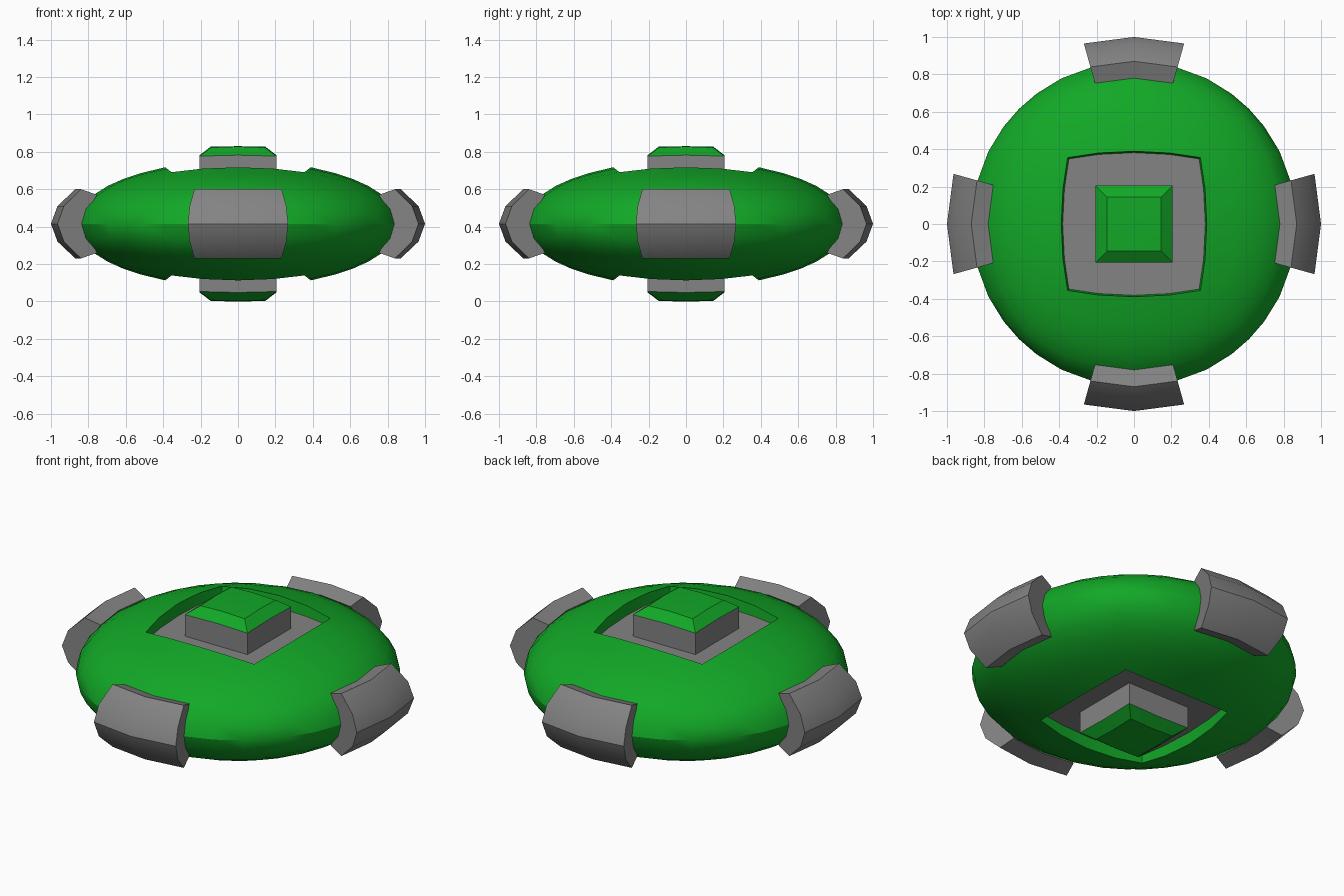
import bpy, bmesh, math
from mathutils import Matrix, Vector

if "Cube" in bpy.data.objects:
    bpy.data.objects.remove(bpy.data.objects["Cube"], do_unlink=True)

MID = 0.415      # height of the middle plane
FLOOR = 0.235    # pocket floor, measured from the middle plane


def material(name, rgb):
    m = bpy.data.materials.new(name)
    m.use_nodes = True
    m.diffuse_color = (*rgb, 1)
    m.node_tree.nodes["Principled BSDF"].inputs["Base Color"].default_value = (*rgb, 1)
    return m


GREEN = material("green", (0.006, 0.39, 0.02))
GREY = material("grey", (0.23, 0.23, 0.23))


def finish(name, bm, matrix=Matrix()):
    """Turn a bmesh into a smooth-by-angle object lifted to the middle plane."""
    bmesh.ops.recalc_face_normals(bm, faces=bm.faces)
    mesh = bpy.data.meshes.new(name)
    bm.to_mesh(mesh)
    bm.free()
    mesh.materials.append(GREEN)
    mesh.materials.append(GREY)
    ob = bpy.data.objects.new(name, mesh)
    ob.matrix_world = Matrix.Translation((0, 0, MID)) @ matrix
    bpy.context.collection.objects.link(ob)
    bpy.ops.object.select_all(action='DESELECT')
    ob.select_set(True)
    bpy.context.view_layer.objects.active = ob
    bpy.ops.object.shade_smooth_by_angle(angle=math.radians(30))
    return ob


# Body: a gridded cube rounded to a flattened ball, with a pocket above and below
bm = bmesh.new()
bmesh.ops.create_cube(bm, size=2)
bmesh.ops.subdivide_edges(bm, edges=bm.edges[:], cuts=7, use_grid_fill=True)
pocket = []
for f in bm.faces:
    c = f.calc_center_median()
    if abs(c.z) > 0.99 and max(abs(c.x), abs(c.y)) < 0.5:
        pocket.append(f)
for v in bm.verts:
    v.co = v.co.normalized() * Vector((0.87, 0.87, 0.338)).length / Vector((0.87, 0.87, 0.338)).length
    v.co = Vector((v.co.x * 0.87, v.co.y * 0.87, v.co.z * 0.338))
bmesh.ops.inset_region(bm, faces=pocket, thickness=0, use_even_offset=False)
for v in {v for f in pocket for v in f.verts}:
    v.co = Vector((v.co.x * 0.98, v.co.y * 0.98, math.copysign(FLOOR, v.co.z)))
for f in pocket:
    f.material_index = 1
finish("body", bm)


# Hatches: square grey posts with bevelled green caps, above and below
def hatch(name, matrix):
    bm = bmesh.new()
    rings = []
    for half, z in ((0.205, FLOOR - 0.02), (0.205, 0.362), (0.145, 0.408)):
        ring = []
        for cx, cy, ex, ey in ((1, 1, 0, 1), (-1, 1, -1, 0), (-1, -1, 0, -1), (1, -1, 1, 0)):
            ring.append(bm.verts.new((cx * half, cy * half, z)))
            # Edge midpoints bow up slightly
            mx, my = (ex, ey)
            ring.append(bm.verts.new((mx * half, my * half, z + 0.005)))
        rings.append(ring)
    for k, (a, b) in enumerate(zip(rings, rings[1:])):
        for i in range(8):
            j = (i + 1) % 8
            bm.faces.new((a[i], a[j], b[j], b[i])).material_index = 1 - k
    top = bm.verts.new((0, 0, 0.415))
    for i in range(8):
        bm.faces.new((rings[-1][i], rings[-1][(i + 1) % 8], top))
    bm.faces.new(rings[0][::-1]).material_index = 1
    finish(name, bm, matrix)


hatch("top_hatch", Matrix())
hatch("bottom_hatch", Matrix.Rotation(math.pi, 4, 'X'))

# Side pads: curved grey plates wrapped round the rim
OUTER = ((0.87, 0.185), (0.965, 0.095), (1.0, 0.0), (0.965, -0.095), (0.87, -0.185))
INNER = ((0.78, -0.155), (0.83, -0.08), (0.845, 0.0), (0.83, 0.08), (0.78, 0.155))


def pad(name, angle):
    bm = bmesh.new()
    loops = []
    for u in (-1, 0, 1):
        loops.append([bm.verts.new((x * (1 - 0.035 * abs(u)), u * 0.268 * x, z))
                      for x, z in OUTER + INNER])
    n = len(loops[0])
    for a, b in zip(loops, loops[1:]):
        for i in range(n):
            j = (i + 1) % n
            bm.faces.new((a[i], a[j], b[j], b[i]))
    for loop in (loops[0], loops[-1]):
        for i in range(4):
            bm.faces.new((loop[i], loop[i + 1], loop[n - 2 - i], loop[n - 1 - i]))
    for f in bm.faces:
        f.material_index = 1
    finish(name, bm, Matrix.Rotation(angle, 4, 'Z'))


for i, side in enumerate(("left", "back", "right", "front")):
    pad(side + "_pad", i * math.pi / 2)
